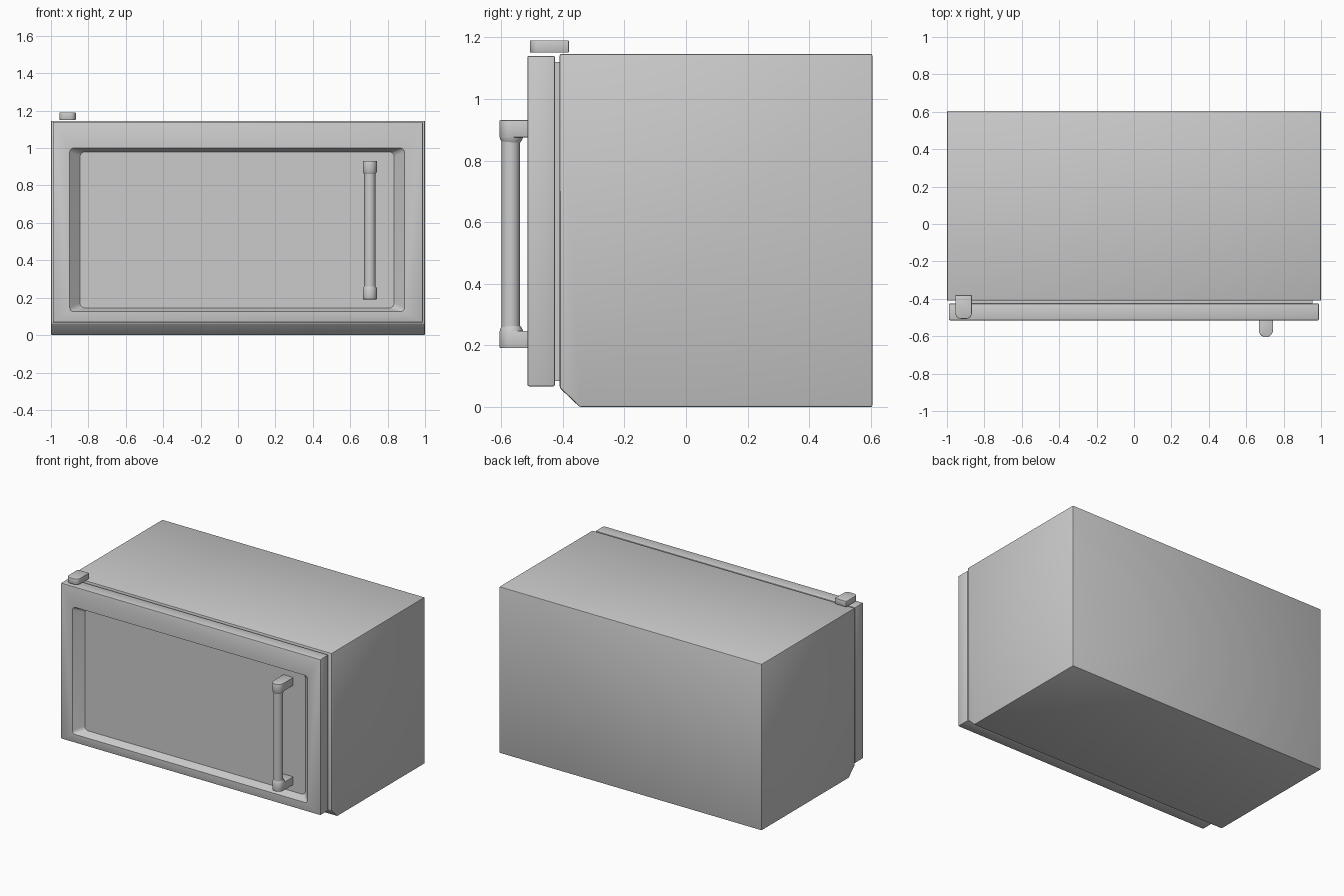
import bpy
import bmesh
from math import sin, cos, pi, radians

if "Cube" in bpy.data.objects:
    bpy.data.objects.remove(bpy.data.objects["Cube"])


def finish(name, bm, smooth=True):
    bmesh.ops.recalc_face_normals(bm, faces=bm.faces[:])
    mesh = bpy.data.meshes.new(name)
    bm.to_mesh(mesh)
    bm.free()
    obj = bpy.data.objects.new(name, mesh)
    bpy.context.collection.objects.link(obj)
    bpy.ops.object.select_all(action='DESELECT')
    obj.select_set(True)
    bpy.context.view_layer.objects.active = obj
    if smooth:
        bpy.ops.object.shade_smooth_by_angle(angle=radians(32))
    return obj


def loft(name, rings, bevel=0.0, segments=2, min_angle=40):
    """Skin a stack of equally sized rings, cap both ends, round sharp edges."""
    bm = bmesh.new()
    loops = [[bm.verts.new(p) for p in ring] for ring in rings]
    n = len(loops[0])
    for a, b in zip(loops, loops[1:]):
        for i in range(n):
            j = (i + 1) % n
            bm.faces.new((a[i], a[j], b[j], b[i]))
    bm.faces.new(loops[0])
    bm.faces.new(loops[-1])
    bmesh.ops.recalc_face_normals(bm, faces=bm.faces[:])
    if bevel:
        edges = [e for e in bm.edges if e.calc_face_angle(0) > radians(min_angle)]
        bmesh.ops.bevel(bm, geom=edges, offset=bevel, segments=segments,
                        profile=0.5, affect='EDGES')
    return finish(name, bm)


def box(name, x0, x1, y0, y1, z0, z1, bevel=0.0):
    outline = [(x0, y0), (x1, y0), (x1, y1), (x0, y1)]
    return loft(name, [[(x, y, z) for x, y in outline] for z in (z0, z1)], bevel)


def arc(cx, cy, r, start, end, steps):
    angles = [radians(start + (end - start) * i / steps) for i in range(steps + 1)]
    return [(cx + r * cos(a), cy + r * sin(a)) for a in angles]


def rounded_rect(x0, x1, z0, z1, r):
    return (arc(x1 - r, z1 - r, r, 0, 90, 6) + arc(x0 + r, z1 - r, r, 90, 180, 6)
            + arc(x0 + r, z0 + r, r, 180, 270, 6) + arc(x1 - r, z0 + r, r, 270, 360, 6))


# Cabinet with its lower front edge cut back
side = [(-0.41, 0.062), (-0.345, 0), (0.605, 0), (0.605, 1.146), (-0.41, 1.146)]
loft("cabinet", [[(x, y, z) for y, z in side] for x in (-1, 1)], 0.006, 2, 30)

# Seal between cabinet and door
box("door_seal", -0.955, 0.955, -0.43, -0.405, 0.085, 1.12)

# Door slab with a sunken, slope-sided panel
door = box("door", -0.99, 0.988, -0.515, -0.425, 0.067, 1.14, 0.006)
opening = rounded_rect(-0.9, 0.89, 0.125, 1.0, 0.022)
floor = rounded_rect(-0.845, 0.835, 0.145, 0.98, 0.028)
cutter = loft("panel_cutter", [[(x, y, z) for x, z in outline] for outline, y in
                               ((opening, -0.6), (opening, -0.515), (floor, -0.46))])
cutter.hide_render = True
bpy.ops.object.select_all(action='DESELECT')
door.select_set(True)
bpy.context.view_layer.objects.active = door
cut = door.modifiers.new("panel", 'BOOLEAN')
cut.object = cutter
cut.operation = 'DIFFERENCE'
cut.solver = 'EXACT'
bpy.ops.object.modifier_apply(modifier=cut.name)
bpy.data.objects.remove(cutter, do_unlink=True)
bpy.ops.object.shade_smooth_by_angle(angle=radians(32))

# Handle brackets: round-nosed arms reaching into the panel
HX, HY, HMID = 0.705, -0.567, 0.561
nose = arc(HX, HY, 0.038, 180, 360, 16)
arm = nose + [(HX + 0.038, -0.455), (HX - 0.038, -0.455)]
for label, s in (("upper", 1), ("lower", -1)):
    loft(label + "_handle_bracket",
         [[(x, y, HMID + s * h) for x, y in arm] for h in (0.314, 0.37)], 0.003, 2)
    # Tapered collar under each bracket
    loft(label + "_handle_collar",
         [[(x, y, HMID + s * h) for x, y in arc(HX, HY, r, 0, 348.75, 31)]
          for h, r in ((0.318, 0.038), (0.31, 0.037), (0.298, 0.03))])

# Handle bar
loft("handle_bar", [[(x, y, HMID + h) for x, y in arc(HX, -0.569, 0.03, 0, 348.75, 31)]
                    for h in (-0.316, 0.316)])

# Top hinge cover with rounded front corners
hinge = (arc(-0.925, -0.477, 0.03, 180, 270, 6) + arc(-0.897, -0.477, 0.03, 270, 360, 6)
         + [(-0.867, -0.38), (-0.955, -0.38)])
loft("hinge_cover", [[(x, y, z) for x, y in hinge] for z in (1.15, 1.19)], 0.004, 2)
